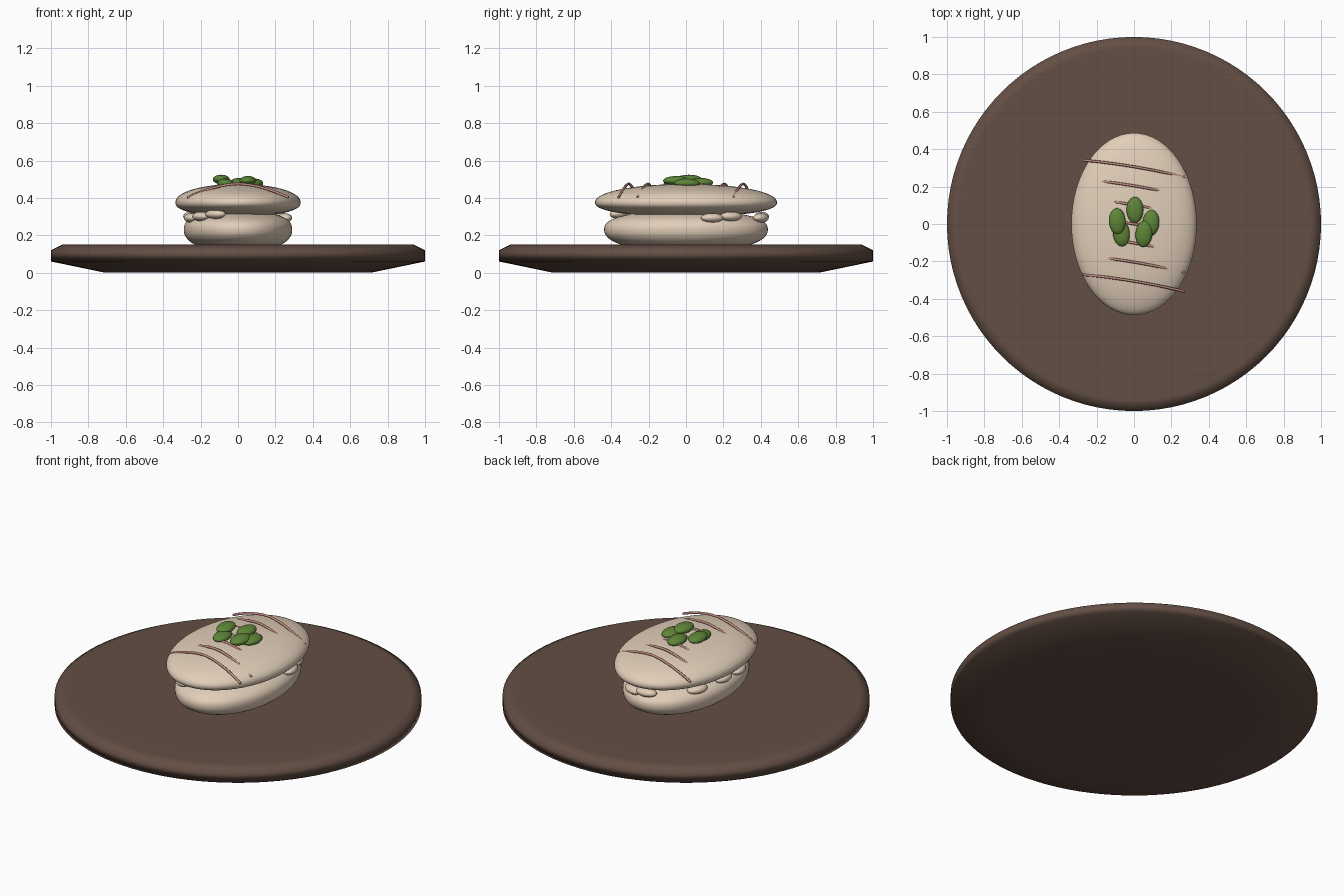
import bpy, math

cube = bpy.data.objects.get("Cube")
if cube:
    bpy.data.objects.remove(cube)


def material(name, rgb):
    m = bpy.data.materials.new(name)
    m.use_nodes = True
    m.diffuse_color = (*rgb, 1)
    m.node_tree.nodes["Principled BSDF"].inputs["Base Color"].default_value = (*rgb, 1)
    return m


brown = material("dark clay", (0.125, 0.077, 0.058))
cream = material("cream dough", (0.76, 0.62, 0.485))
green = material("leaf green", (0.112, 0.235, 0.04))
sauce = material("pink brown sauce", (0.54, 0.27, 0.22))


def finish(obj, name, mat, angle=60):
    obj.name = name
    obj.data.materials.append(mat)
    bpy.ops.object.select_all(action="DESELECT")
    obj.select_set(True)
    bpy.context.view_layer.objects.active = obj
    bpy.ops.object.shade_smooth_by_angle(angle=math.radians(angle))
    return obj


def lathe(name, profile, mat, scale=(1, 1), sides=64, angle=60):
    """Revolve (radius, z) points about the z axis, capping both ends."""
    verts, faces = [], []
    for r, z in profile:
        for i in range(sides):
            a = math.tau * i / sides
            verts.append((r * scale[0] * math.cos(a), r * scale[1] * math.sin(a), z))
    for k in range(len(profile) - 1):
        for i in range(sides):
            j = (i + 1) % sides
            a, b = k * sides, (k + 1) * sides
            faces.append((a + i, a + j, b + j, b + i))
    faces.append(tuple(reversed(range(sides))))
    faces.append(tuple(range(len(verts) - sides, len(verts))))
    mesh = bpy.data.meshes.new(name)
    mesh.from_pydata(verts, [], faces)
    obj = bpy.data.objects.new(name, mesh)
    bpy.context.collection.objects.link(obj)
    return finish(obj, name, mat, angle)


def bun(name, scale, z, down, up, power_down, power_up):
    """Squashed ellipsoid with separate lower and upper heights and fullness."""
    profile = []
    for k in range(1, 32):
        t = -math.pi / 2 + math.pi * k / 32
        s, c = math.sin(t), math.cos(t)
        p = 2 / (power_down if s < 0 else power_up)
        h = math.copysign(abs(s) ** p, s)
        profile.append((c ** p, z + h * (up if s > 0 else down)))
    return lathe(name, profile, cream, scale)


def pebble(name, loc, size, turn, mat):
    bpy.ops.mesh.primitive_uv_sphere_add(segments=24, ring_count=14, location=loc)
    obj = bpy.context.object
    obj.scale = size
    obj.rotation_euler = (0, 0, turn)
    return finish(obj, name, mat)


# Round serving plate: chamfered rim, shallow dish, soft shading led by the large faces
plate = lathe("plate", [(0.71, 0), (1, 0.06), (1, 0.12), (0.94, 0.15), (0.7, 0.12)],
              brown, sides=96, angle=180)
plate.modifiers.new("soft_normals", "WEIGHTED_NORMAL").mode = "FACE_AREA"

# Two halves of the bun
bun("lower_bun", (0.29, 0.438), 0.232, 0.12, 0.1, 2.3, 2.4)
bun("upper_bun", (0.335, 0.487), 0.375, 0.074, 0.099, 2.3, 2.1)

# Filling lumps around the seam
spots = [(0.25, 0.14), (0.22, 0.24), (0.07, 0.4), (-0.02, 0.405), (-0.215, 0.2),
         (-0.255, 0.01), (-0.25, -0.14), (-0.2, -0.26), (-0.12, -0.36)]
for i, (x, y) in enumerate(spots):
    turn = math.atan2(y / 0.44 ** 2, x / 0.29 ** 2)
    z = 0.293 + (0.02 if y < -0.3 else 0.008 * (i % 2))
    pebble(f"filling_{i + 1}", (x, y, z), (0.038, 0.062, 0.025), turn, cream)

# Sauce strands arching over the top
for i in range(7):
    curve = bpy.data.curves.new("sauce", "CURVE")
    curve.dimensions = "3D"
    curve.bevel_depth = 0.007
    curve.bevel_resolution = 2
    curve.use_fill_caps = True
    line = curve.splines.new("POLY")
    line.points.add(16)
    for k, point in enumerate(line.points):
        t = k / 8 - 1
        y = (i - 3) * 0.102 - 0.045 * t - 0.01 * t * t
        point.co = (0.27 * t, y, 0.475 - 0.073 * abs(t) ** 1.75, 1)
    strand = bpy.data.objects.new("sauce", curve)
    bpy.context.collection.objects.link(strand)
    bpy.ops.object.select_all(action="DESELECT")
    strand.select_set(True)
    bpy.context.view_layer.objects.active = strand
    bpy.ops.object.convert(target="MESH")
    finish(bpy.context.object, f"sauce_strand_{i + 1}", sauce)

# Green garnish in a loose ring
garnish = [(0.005, 0.075, 0.482, 0), (-0.09, 0.015, 0.499, 0.05), (0.09, 0.005, 0.478, -0.1),
           (-0.068, -0.05, 0.478, 0.1), (0.053, -0.053, 0.492, -0.08)]
for i, (x, y, z, turn) in enumerate(garnish):
    pebble(f"garnish_{i + 1}", (x, y, z), (0.045, 0.07, 0.025), turn, green)
